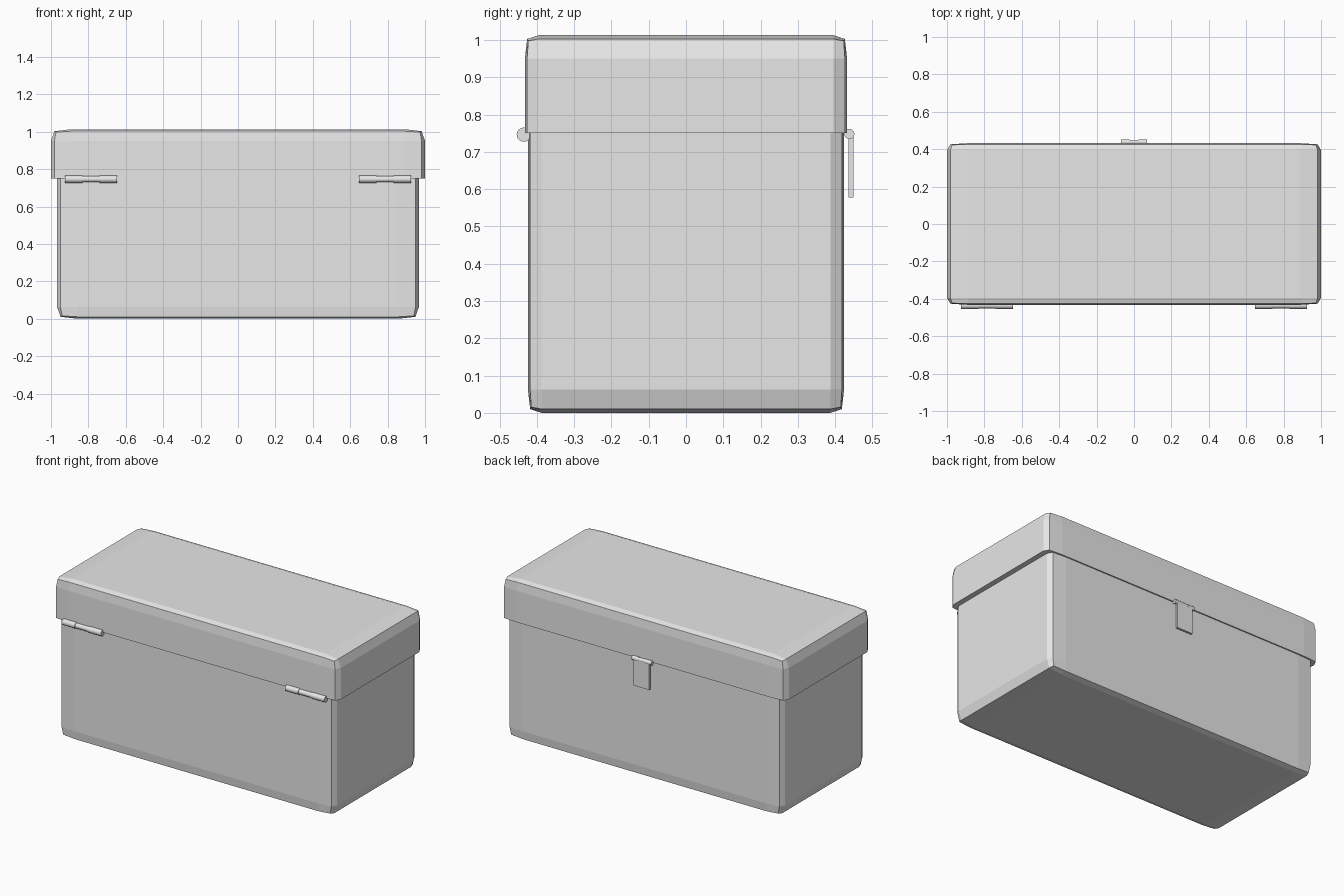
import bpy, bmesh, math
from mathutils import Vector

old = bpy.data.objects.get("Cube")
if old:
    bpy.data.objects.remove(old)

grey = bpy.data.materials.new("light_grey")
grey.use_nodes = True
grey.diffuse_color = (0.8, 0.8, 0.8, 1)
grey.node_tree.nodes["Principled BSDF"].inputs["Base Color"].default_value = (0.8, 0.8, 0.8, 1)

SEAM = 0.75          # height where the lid meets the body
ROUND = (0.11, 0.037, 0.063)   # corner rounding along x, y, z


def finish(name, bm):
    bmesh.ops.recalc_face_normals(bm, faces=bm.faces)
    mesh = bpy.data.meshes.new(name)
    bm.to_mesh(mesh)
    bm.free()
    mesh.materials.append(grey)
    ob = bpy.data.objects.new(name, mesh)
    bpy.context.collection.objects.link(ob)
    return ob


def shell(name, half_x, half_y, top, keep_top):
    """Rounded block, cut flat at the seam, keeping one side of it."""
    bm = bmesh.new()
    bmesh.ops.create_cube(bm, size=2)
    bmesh.ops.bevel(bm, geom=bm.edges[:], offset=0.1, segments=2,
                    profile=0.7, affect='EDGES')
    half = Vector((half_x, half_y, top / 2))
    for v in bm.verts:
        for i in range(3):
            inset = (1 - abs(v.co[i])) / 0.1 * ROUND[i]
            if abs(v.co[i]) > 0.89:
                v.co[i] = math.copysign(half[i] - inset, v.co[i])
        v.co.z += half.z
    bmesh.ops.bisect_plane(bm, geom=bm.verts[:] + bm.edges[:] + bm.faces[:],
                           plane_co=(0, 0, SEAM), plane_no=(0, 0, 1),
                           clear_inner=keep_top, clear_outer=not keep_top)
    bmesh.ops.holes_fill(bm, edges=[e for e in bm.edges if e.is_boundary], sides=0)
    return finish(name, bm)


def barrel(name, centre, length, radius, middle_radius):
    """Pin along x made of two end knuckles and a slimmer middle one."""
    third = length / 6
    profile = [(-length / 2, radius), (-third, radius), (-third, middle_radius),
               (third, middle_radius), (third, radius), (length / 2, radius)]
    bm = bmesh.new()
    rings = []
    for x, r in profile:
        rings.append([bm.verts.new(Vector(centre) + Vector((x, r * math.cos(a), r * math.sin(a))))
                      for a in (math.tau * k / 24 for k in range(24))])
    for a, b in zip(rings, rings[1:]):
        for k in range(24):
            n = (k + 1) % 24
            bm.faces.new((a[k], a[n], b[n], b[k]))
    bm.faces.new(rings[0])
    bm.faces.new(rings[-1])
    ob = finish(name, bm)
    bpy.ops.object.select_all(action='DESELECT')
    ob.select_set(True)
    bpy.context.view_layer.objects.active = ob
    bpy.ops.object.shade_smooth_by_angle(angle=math.radians(35))


# Box and lid
shell("box_body", 0.967, 0.424, 1.0, False)
shell("lid", 1.0, 0.432, 1.013, True)

# Hinges on the front seam
for side, x in (("right", -0.786), ("left", 0.786)):
    barrel("hinge_" + side, (x, -0.435, 0.746), 0.276, 0.019, 0.016)

# Latch on the back: pin and hanging plate
barrel("latch_pin", (0, 0.438, 0.748), 0.138, 0.0135, 0.012)
bm = bmesh.new()
bmesh.ops.create_cube(bm, size=1)
bmesh.ops.scale(bm, vec=(0.11, 0.013, 0.17), verts=bm.verts)
bmesh.ops.translate(bm, vec=(0, 0.4425, 0.663), verts=bm.verts)
finish("latch_plate", bm)
